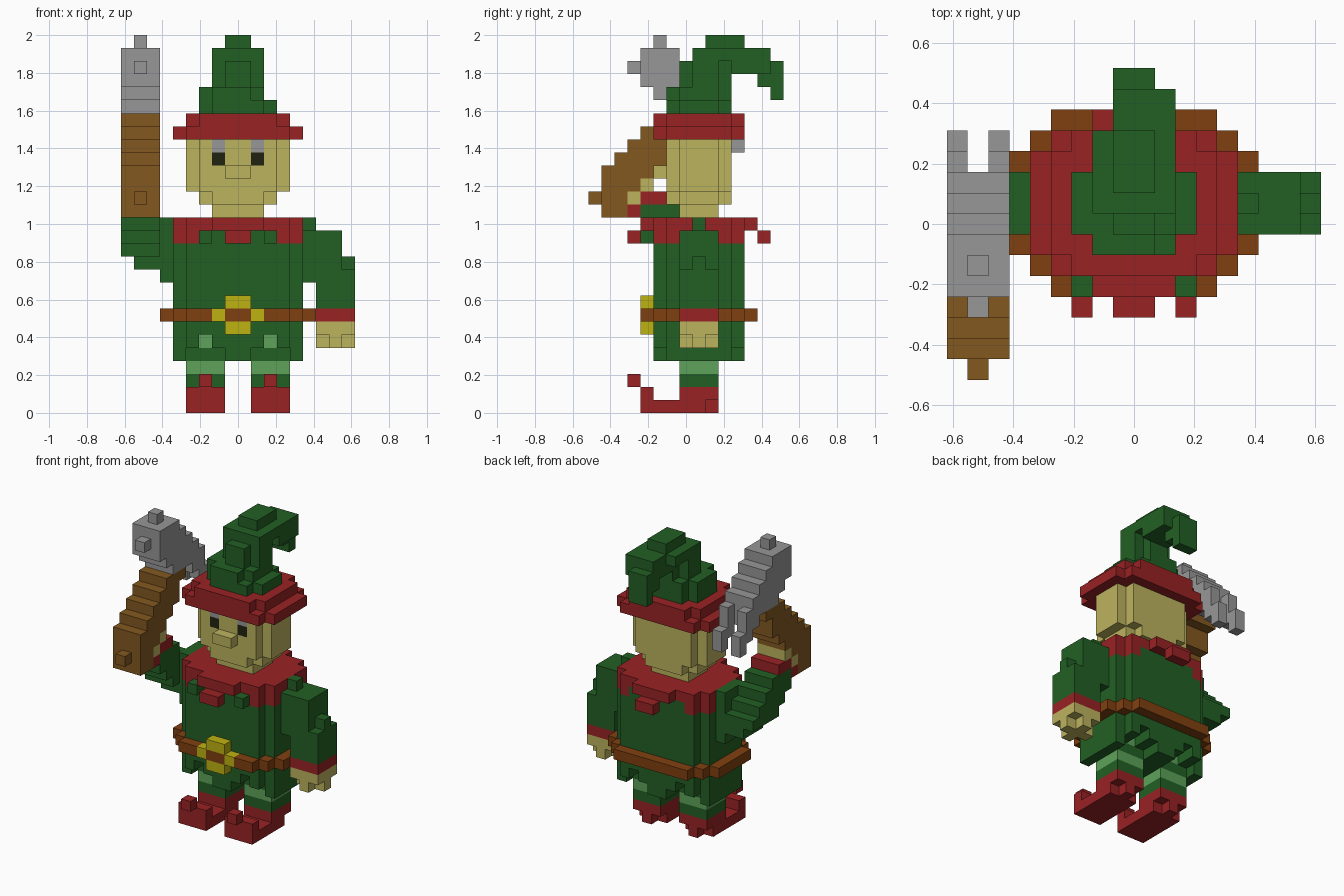
import bpy, bmesh

if "Cube" in bpy.data.objects:
    bpy.data.objects.remove(bpy.data.objects["Cube"], do_unlink=True)

V = 2 / 29  # edge of one block

PALETTE = {
    "dark_green": (34, 96, 36), "red": (153, 34, 36), "belt_brown": (128, 64, 16),
    "wood_brown": (131, 88, 32), "skin": (188, 179, 94), "steel_grey": (151, 151, 151),
    "yellow": (190, 178, 18), "light_green": (93, 162, 90), "eye_black": (32, 36, 16),
}


def linear(c):
    c /= 255
    return c / 12.92 if c <= 0.04045 else ((c + 0.055) / 1.055) ** 2.4


def make_material(name, rgb):
    mat = bpy.data.materials.new(name)
    mat.use_nodes = True
    col = tuple(linear(c) for c in rgb) + (1.0,)
    mat.diffuse_color = col
    mat.node_tree.nodes["Principled BSDF"].inputs["Base Color"].default_value = col
    return mat


MATS = {n: make_material(n, c) for n, c in PALETTE.items()}
cells = {}  # block position -> (part, colour)


def box(part, col, x0, x1, y0, y1, z0, z1, cut=0):
    """Fill a box of blocks; cut=1 leaves out its four upright corners."""
    for x in range(x0, x1):
        for y in range(y0, y1):
            if cut and x in (x0, x1 - 1) and y in (y0, y1 - 1):
                continue
            for z in range(z0, z1):
                cells[x, y, z] = (part, col)


def pair(part, col, x0, x1, *rest):
    """The same box on both sides."""
    box(part, col, x0, x1, *rest)
    box(part, col, -x1, -x0, *rest)


def carve(x0, x1, y0, y1, z0, z1):
    for a, b in ((x0, x1), (-x1, -x0)):
        for x in range(a, b):
            for y in range(y0, y1):
                for z in range(z0, z1):
                    cells.pop((x, y, z), None)


# Tunic with notched hem
box("tunic", "dark_green", -5, 5, -2, 5, 4, 14, 1)
for y0, y1 in ((-2, 0), (3, 5)):
    carve(1, 4, y0, y1, 4, 5)
    carve(2, 3, y0, y1, 5, 6)

# Striped stockings and curled shoes
for z, col in enumerate(("dark_green", "light_green", "dark_green", "light_green"), 2):
    pair("stockings", col, 1, 4, 0, 3, z, z + 1)
pair("shoes", "red", 1, 4, -3, 2, 0, 1)
pair("shoes", "red", 2, 3, 2, 3, 0, 1)
pair("shoes", "red", 1, 4, 0, 3, 1, 2)
pair("shoes", "red", 1, 4, -3, -2, 1, 2)
pair("shoes", "red", 2, 3, -4, -3, 2, 3)

# Belt follows the tunic outline one block out
for x, y in [(x, y) for x, y, z in list(cells) if z == 8 and cells[x, y, z][0] == "tunic"]:
    for dx, dy in ((1, 0), (-1, 0), (0, 1), (0, -1)):
        if (x + dx, y + dy, 8) not in cells:
            cells[x + dx, y + dy, 7] = ("belt", "belt_brown")
box("buckle", "yellow", -1, 1, -3, -2, 6, 7)
box("buckle", "yellow", -1, 1, -3, -2, 8, 9)
pair("buckle", "yellow", 1, 2, -3, -2, 7, 8)

# Collar with hanging points
box("collar", "red", -5, 5, -2, 5, 14, 15, 1)
box("collar", "red", -2, 2, -3, -2, 14, 15)
box("collar", "red", -2, 2, 5, 6, 14, 15)
box("collar", "red", -1, 1, -4, -3, 13, 14)
box("collar", "red", -1, 1, 6, 7, 13, 14)
pair("collar", "red", 3, 4, -2, -1, 13, 14)
pair("collar", "red", 4, 5, -1, 0, 13, 14)
pair("collar", "red", 3, 4, 4, 5, 13, 14)
pair("collar", "red", 4, 5, 3, 4, 13, 14)
pair("tunic", "dark_green", 2, 3, -3, -2, 13, 14)

# Left arm hanging down
box("left_sleeve", "dark_green", 5, 6, 1, 2, 14, 15)
box("left_sleeve", "dark_green", 5, 8, 0, 3, 11, 14)
box("left_sleeve", "dark_green", 8, 9, 1, 2, 11, 12)
box("left_sleeve", "dark_green", 5, 9, 0, 3, 10, 11)
box("left_sleeve", "dark_green", 6, 9, 0, 3, 8, 10)
box("left_cuff", "red", 6, 9, 0, 3, 7, 8)
box("left_hand", "skin", 6, 9, 0, 3, 6, 7)
box("left_hand", "skin", 6, 9, 0, 3, 5, 6, 1)

# Right arm bent forward and up, in steps
box("right_sleeve", "dark_green", -6, -5, 0, 3, 10, 15)
for z, x0, y0, y1 in ((11, -8, 0, 3), (12, -9, -1, 3), (13, -9, -2, 2),
                      (14, -9, -3, 1), (15, -9, -3, 0)):
    box("right_sleeve", "dark_green", x0, -6, y0, y1, z, z + 1)
box("right_cuff", "red", -9, -6, -3, -1, 16, 17)
box("right_cuff", "red", -9, -6, -4, -3, 15, 16)
box("right_hand", "skin", -9, -6, -4, -3, 16, 18)
box("right_hand", "skin", -9, -6, -3, -2, 17, 18)

# Hammer shaft leaning back as it rises: level, front, back
for z, y0, y1 in ((15, -6, -4), (16, -6, -4), (17, -6, -3), (18, -6, -2), (19, -5, -1),
                  (20, -4, 0), (21, -3, 0), (22, -2, 1)):
    box("hammer_shaft", "wood_brown", -9, -6, y0, y1, z, z + 1)
box("hammer_shaft", "wood_brown", -8, -7, -7, -6, 16, 17)

# Hammer head, studs and split claw
box("hammer_head", "steel_grey", -9, -6, -3, 0, 25, 28)
box("hammer_head", "steel_grey", -8, -7, -2, -1, 28, 29)
box("hammer_head", "steel_grey", -8, -7, -4, -3, 26, 27)
box("hammer_head", "steel_grey", -9, -6, -2, 0, 24, 25, 0)
box("hammer_head", "steel_grey", -9, -6, -1, 1, 23, 24)
for i in range(3):
    box("hammer_claw", "steel_grey", -9, -6, i, i + 1, 24 - i, 27 - i)
for x in (-9, -7):
    box("hammer_claw", "steel_grey", x, x + 1, 3, 4, 21, 24)
    box("hammer_claw", "steel_grey", x, x + 1, 4, 5, 20, 22)

# Head and face
box("head", "skin", -2, 2, 0, 3, 15, 16)
box("head", "skin", -3, 3, -1, 4, 16, 17, 1)
box("head", "skin", -4, 4, -1, 4, 17, 21, 1)
box("nose", "skin", -1, 1, -2, -1, 18, 19)
pair("eyes", "eye_black", 1, 2, -1, 0, 19, 20)
pair("eyebrows", "steel_grey", 1, 2, -1, 0, 20, 21)

# Hat brim, crown and drooping tip
box("hat_brim", "red", -5, 5, -2, 5, 21, 22, 1)
box("hat_brim", "red", -4, 4, -2, 5, 22, 23, 1)
for b in ((-3, 3, -1, 4, 23, 24, 1), (-3, 2, -1, 4, 24, 25, 1), (-2, 2, 0, 4, 25, 27, 1),
          (-2, 2, 1, 5, 27, 28), (-1, 1, 2, 5, 28, 29)):
    box("hat_crown", "dark_green", *b)
for b in ((-1, 2, 5, 7, 27, 28), (-1, 2, 4, 7, 26, 27), (-1, 1, 7, 8, 26, 27),
          (-1, 1, 6, 8, 25, 26), (-1, 1, 7, 8, 24, 25)):
    box("hat_tip", "dark_green", *b)

# The four corners of each block side, by outward direction
SIDES = {
    (1, 0, 0): ((1, 0, 0), (1, 1, 0), (1, 1, 1), (1, 0, 1)),
    (-1, 0, 0): ((0, 0, 0), (0, 0, 1), (0, 1, 1), (0, 1, 0)),
    (0, 1, 0): ((0, 1, 0), (0, 1, 1), (1, 1, 1), (1, 1, 0)),
    (0, -1, 0): ((0, 0, 0), (1, 0, 0), (1, 0, 1), (0, 0, 1)),
    (0, 0, 1): ((0, 0, 1), (1, 0, 1), (1, 1, 1), (0, 1, 1)),
    (0, 0, -1): ((0, 0, 0), (0, 1, 0), (1, 1, 0), (1, 0, 0)),
}


def build(part):
    """Skin the exposed sides of a part's blocks."""
    mine = {p: c for p, (name, c) in cells.items() if name == part}
    cols = sorted(set(mine.values()))
    bm = bmesh.new()
    for p, col in mine.items():
        for d, corners in SIDES.items():
            if tuple(a + b for a, b in zip(p, d)) in cells:
                continue
            vs = [bm.verts.new(((p[0] + c[0]) * V, (p[1] + c[1] - 0.5) * V, (p[2] + c[2]) * V))
                  for c in corners]
            bm.faces.new(vs).material_index = cols.index(col)
    bmesh.ops.remove_doubles(bm, verts=bm.verts[:], dist=V * 0.01)
    mesh = bpy.data.meshes.new(part)
    bm.to_mesh(mesh)
    bm.free()
    for c in cols:
        mesh.materials.append(MATS[c])
    bpy.context.collection.objects.link(bpy.data.objects.new(part, mesh))


for part_name in sorted({name for name, _ in cells.values()}):
    build(part_name)
